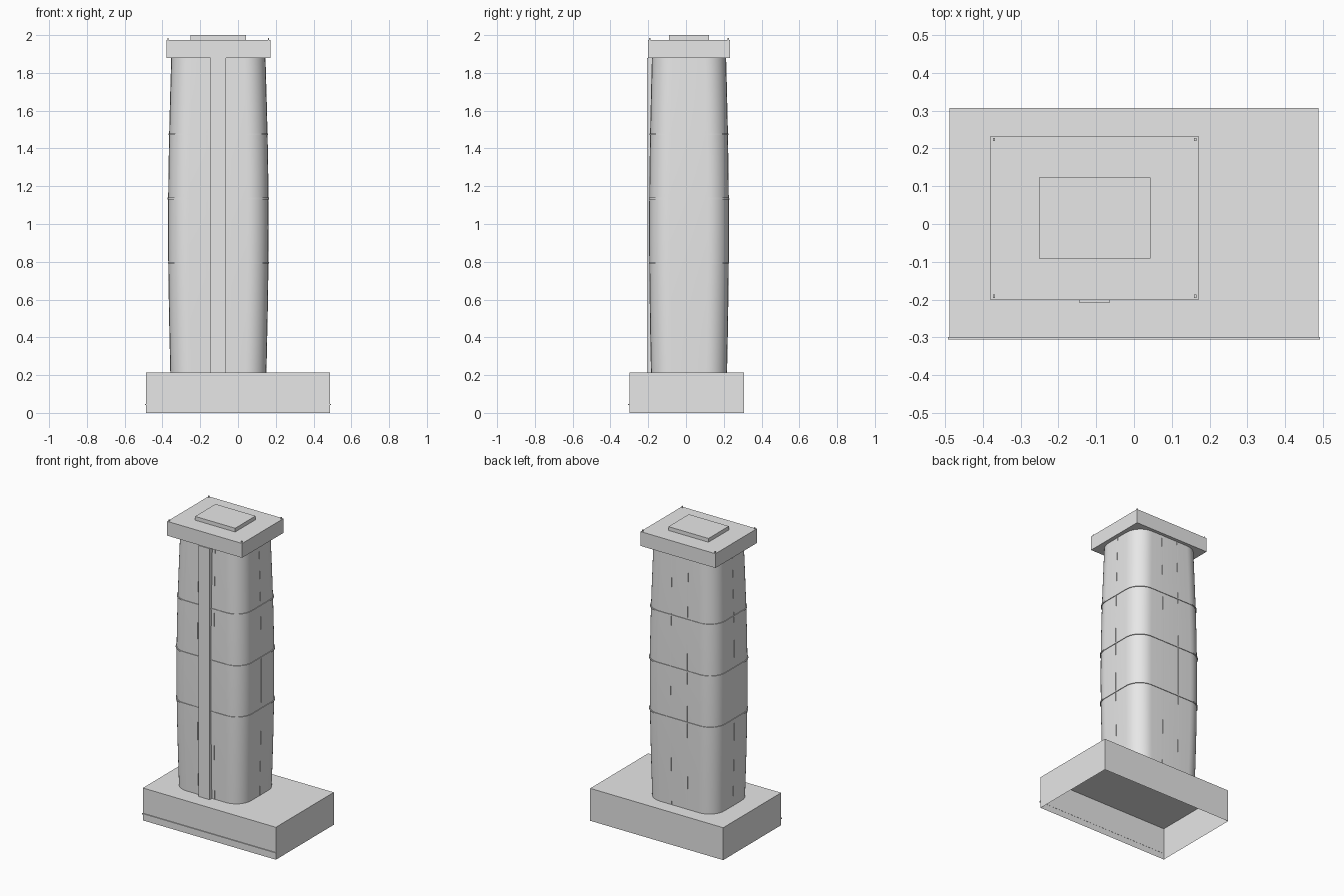
import bpy, bmesh, math
from mathutils import Vector

if "Cube" in bpy.data.objects:
    bpy.data.objects.remove(bpy.data.objects["Cube"])

CX, CY = -0.104, 0.016          # tower axis
Z0, Z1 = 0.215, 1.88            # tower bottom and top
BULGE = 0.014

stone = bpy.data.materials.new("light_grey")
stone.use_nodes = True
grey = (0.8, 0.8, 0.8, 1)
stone.diffuse_color = grey
stone.node_tree.nodes["Principled BSDF"].inputs["Base Color"].default_value = grey


def finish(name, bm, smooth=False):
    bmesh.ops.recalc_face_normals(bm, faces=bm.faces)
    mesh = bpy.data.meshes.new(name)
    bm.to_mesh(mesh)
    bm.free()
    mesh.materials.append(stone)
    obj = bpy.data.objects.new(name, mesh)
    bpy.context.collection.objects.link(obj)
    if smooth:
        bpy.ops.object.select_all(action="DESELECT")
        obj.select_set(True)
        bpy.context.view_layer.objects.active = obj
        bpy.ops.object.shade_smooth_by_angle(angle=math.radians(35))
    return obj


def box(name, x, y, z, open_bottom=False):
    bm = bmesh.new()
    bmesh.ops.create_cube(bm, size=1)
    for v in bm.verts:
        for i, (lo, hi) in enumerate((x, y, z)):
            v.co[i] = lo if v.co[i] < 0 else hi
    if open_bottom:
        low = [f for f in bm.faces if all(v.co.z < z[0] + 0.001 for v in f.verts)]
        bmesh.ops.delete(bm, geom=low, context="FACES_ONLY")
    return finish(name, bm)


def half_size(z):
    """Half width and half depth of the swelling shaft at a height."""
    t = (z - Z0) / (Z1 - Z0)
    swell = BULGE * math.sin(math.pi * t)
    return 0.253 - 0.005 * t + swell, 0.200 - 0.005 * t + swell * 0.85


def section(z, grow=0.0, radius=0.11, steps=10):
    """Rounded rectangle outline of the shaft at a height."""
    hx, hy = (h + grow for h in half_size(z))
    pts = []
    for k, (sx, sy) in enumerate(((1, 1), (-1, 1), (-1, -1), (1, -1))):
        for s in range(steps + 1):
            a = math.pi / 2 * (k + s / steps)
            pts.append(Vector((CX + sx * (hx - radius) + radius * math.cos(a),
                               CY + sy * (hy - radius) + radius * math.sin(a), z)))
    return pts


def loft(name, loops, closed=False):
    bm = bmesh.new()
    rings = [[bm.verts.new(p) for p in loop] for loop in loops]
    n = len(rings[0])
    pairs = list(zip(rings, rings[1:]))
    if closed:
        pairs.append((rings[-1], rings[0]))
    else:
        bm.faces.new(rings[0])
        bm.faces.new(rings[-1])
    for a, b in pairs:
        for i in range(n):
            j = (i + 1) % n
            bm.faces.new((a[i], a[j], b[j], b[i]))
    return finish(name, bm, smooth=True)


# Hollow plinth with a thin rail along its front
box("plinth", (-0.488, 0.488), (-0.30, 0.307), (0, Z0), open_bottom=True)
box("plinth_front_rail", (-0.492, 0.492), (-0.306, -0.299), (0.041, 0.048))

# Swelling shaft
levels = [Z0 + (Z1 - Z0) * i / 24 for i in range(25)]
loft("shaft", [section(z) for z in levels])

# Thin bands around the shaft
for i, z in enumerate((0.795, 1.135, 1.475)):
    h = 0.004
    loft(f"band_{i + 1}", [section(z - h, -0.004), section(z - h, 0.004),
                           section(z + h, 0.004), section(z + h, -0.004)], closed=True)


# Slim upright ribs that follow the swelling faces
def rib(name, side, offset):
    w = 0.003
    loops = []
    for z in levels:
        hx, hy = half_size(z)
        loop = []
        for u, d in ((-w, -0.004), (w, -0.004), (w, 0.0015), (-w, 0.0015)):
            if side[0]:
                loop.append(Vector((CX + side[0] * (hx + d), CY + offset + u, z)))
            else:
                loop.append(Vector((CX + offset + u, CY + side[1] * (hy + d), z)))
        loops.append(loop)
    loft(name, loops)


for label, side in (("front", (0, -1)), ("back", (0, 1))):
    for tag, off in (("right", -0.06), ("left", 0.06)):
        rib(f"{label}_{tag}_rib", side, off)
rib("left_rib", (1, 0), 0)
rib("right_rib", (-1, 0), 0)

# Straight pilaster on the front
box("front_pilaster", (CX - 0.041, CX + 0.041), (-0.207, -0.15), (Z0, Z1))

# Cap slab, raised panel and corner pins
box("cap", (CX - 0.275, CX + 0.275), (CY - 0.217, CY + 0.217), (Z1, 1.975))
box("cap_panel", (CX - 0.147, CX + 0.147), (CY - 0.107, CY + 0.107), (1.975, 2.0))
for sx in (-1, 1):
    for sy in (-1, 1):
        x, y = CX + sx * 0.266, CY + sy * 0.207
        name = f"{'front' if sy < 0 else 'back'}_{'right' if sx < 0 else 'left'}_pin"
        box(name, (x - 0.003, x + 0.003), (y - 0.004, y + 0.004), (1.975, 1.985))
